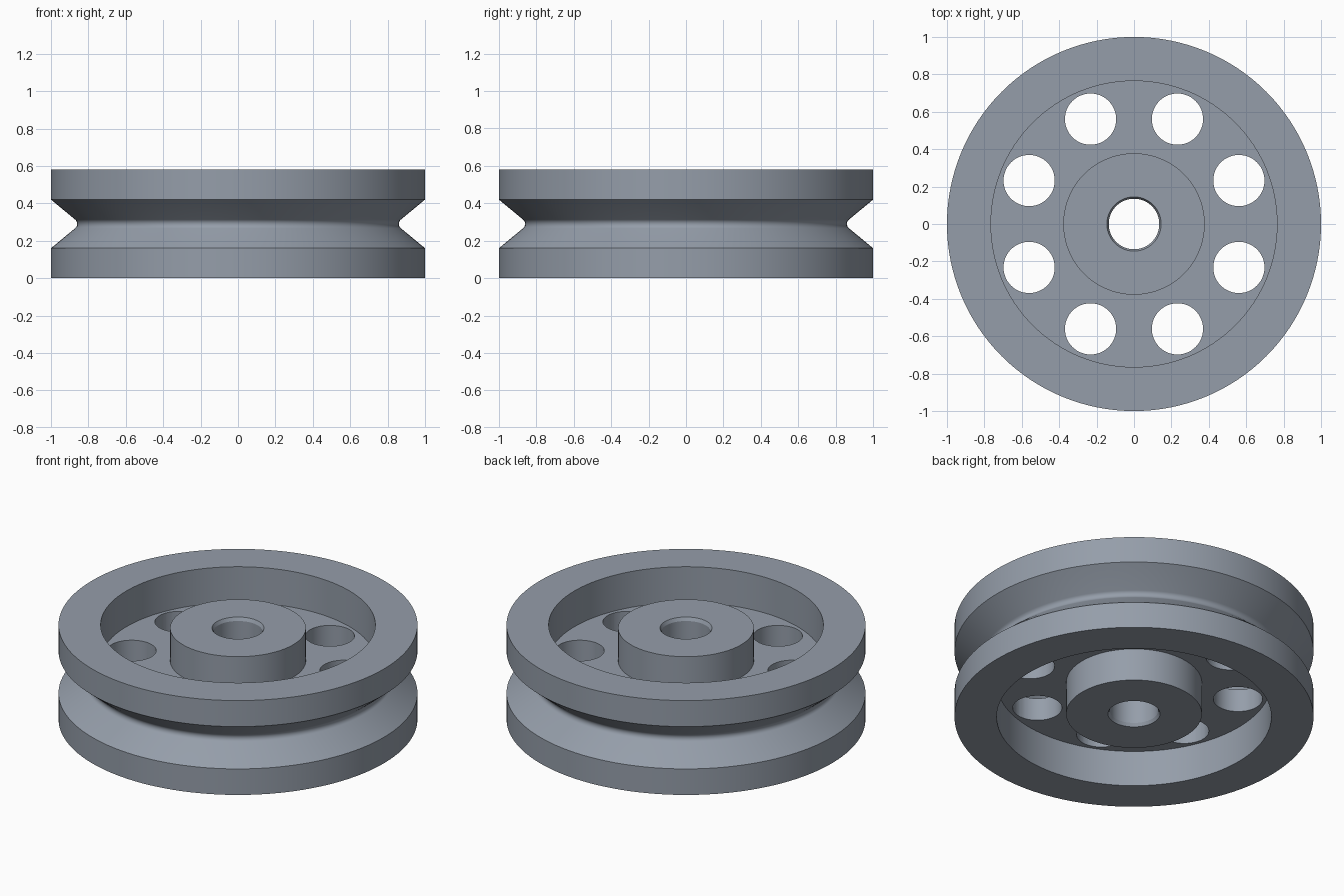
import bpy, bmesh, math
from mathutils import Vector

cube = bpy.data.objects.get("Cube")
if cube:
    bpy.data.objects.remove(cube, do_unlink=True)

STEPS = 128
HEIGHT = 0.58
MID = HEIGHT / 2
RIM_R, RECESS_R, HUB_R, BORE_R = 1.0, 0.765, 0.378, 0.135
WEB_HALF = 0.07
HUB_HALF = 0.27
CHAMFER_R, CHAMFER_H = 0.145, 0.02
HOLES, HOLE_R, HOLE_RING = 8, 0.137, 0.607

# Single steel colour
steel = bpy.data.materials.new("steel_grey")
colour = (0.30, 0.34, 0.40, 1.0)
steel.use_nodes = True
steel.diffuse_color = colour
steel.node_tree.nodes["Principled BSDF"].inputs["Base Color"].default_value = colour


def add_object(name, bm):
    mesh = bpy.data.meshes.new(name)
    bmesh.ops.recalc_face_normals(bm, faces=bm.faces)
    bm.to_mesh(mesh)
    bm.free()
    mesh.materials.append(steel)
    obj = bpy.data.objects.new(name, mesh)
    bpy.context.collection.objects.link(obj)
    return obj


def lathe(name, profile):
    """Turn a closed (radius, z) outline around the z axis."""
    bm = bmesh.new()
    verts = [bm.verts.new((r, 0, z)) for r, z in profile]
    edges = [bm.edges.new((v, verts[i - 1])) for i, v in enumerate(verts)]
    bmesh.ops.spin(bm, geom=verts + edges, cent=(0, 0, 0), axis=(0, 0, 1),
                   angle=math.tau, steps=STEPS, use_merge=True)
    bmesh.ops.remove_doubles(bm, verts=bm.verts, dist=1e-5)
    return add_object(name, bm)


# Upper half outline, from the bore outwards to the groove edge
upper = [(BORE_R, HUB_HALF - CHAMFER_H), (CHAMFER_R, HUB_HALF),
         (HUB_R, HUB_HALF), (HUB_R, WEB_HALF),
         (RECESS_R, WEB_HALF), (RECESS_R, MID),
         (RIM_R, MID), (RIM_R, 0.13)]

# Rounded bottom of the rope groove
groove = []
for i in range(11):
    a = math.radians(50 - 10 * i)
    groove.append((0.89 - 0.03 * math.cos(a), 0.03 * math.sin(a)))

lower = [(r, -z) for r, z in reversed(upper)]
profile = [(r, z + MID) for r, z in upper + groove + lower]
wheel = lathe("grooved_wheel", profile)

# Ring of lightening holes through the web
bm = bmesh.new()
for i in range(HOLES):
    a = math.tau * (i + 0.5) / HOLES
    made = bmesh.ops.create_cone(bm, cap_ends=True, segments=48,
                                 radius1=HOLE_R, radius2=HOLE_R, depth=0.3)
    bmesh.ops.translate(bm, verts=made["verts"],
                        vec=Vector((HOLE_RING * math.cos(a), HOLE_RING * math.sin(a), MID)))
cutter = add_object("hole_cutter", bm)
cutter.hide_render = True

cut = wheel.modifiers.new("holes", "BOOLEAN")
cut.operation = "DIFFERENCE"
cut.solver = "EXACT"
cut.object = cutter

bpy.ops.object.select_all(action="DESELECT")
wheel.select_set(True)
bpy.context.view_layer.objects.active = wheel
bpy.ops.object.modifier_apply(modifier=cut.name)
bpy.data.objects.remove(cutter, do_unlink=True)

# Smooth round walls, crisp machined edges
bpy.ops.object.shade_smooth_by_angle(angle=math.radians(25))
